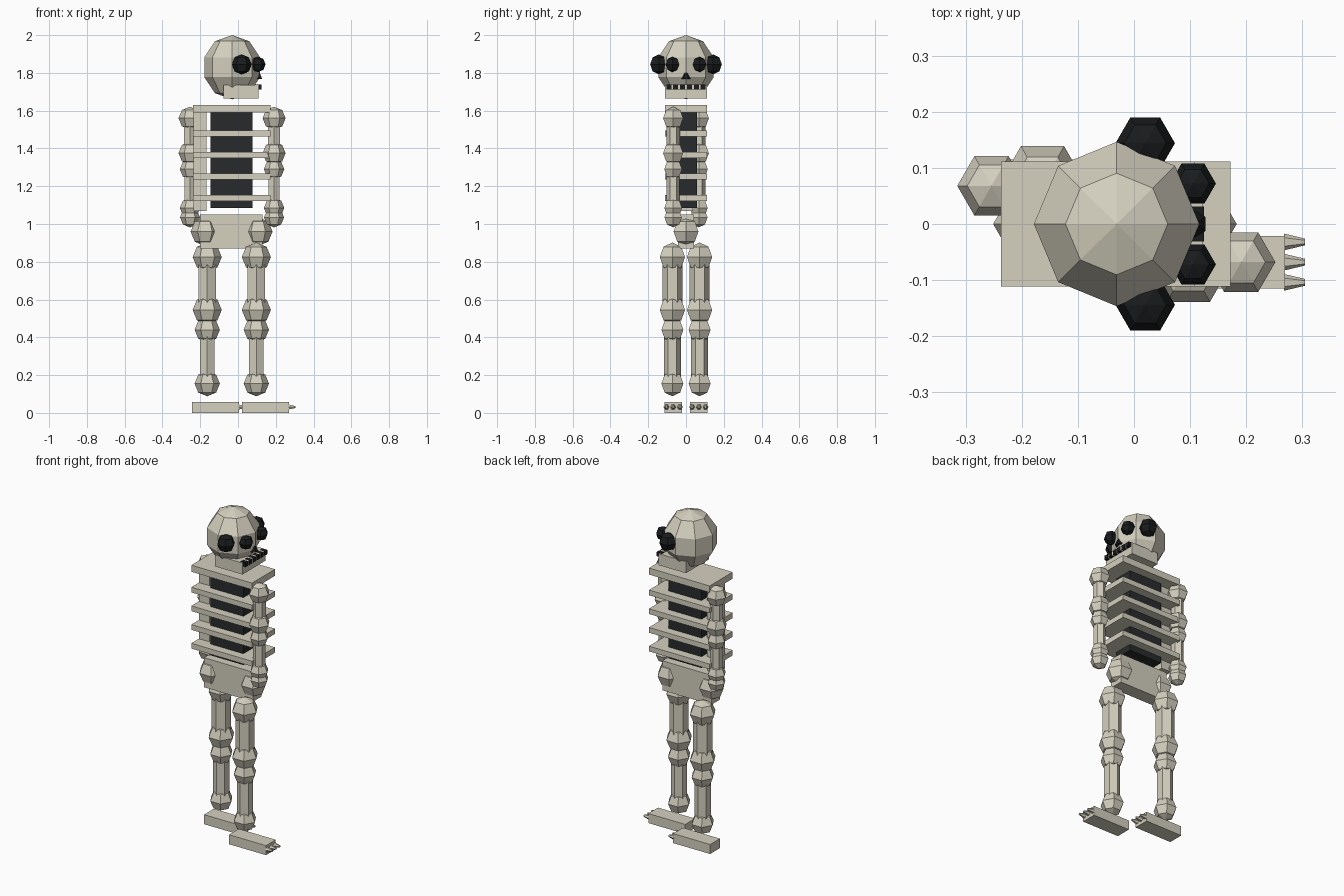
import bpy, math

if "Cube" in bpy.data.objects:
    bpy.data.objects.remove(bpy.data.objects["Cube"])


def material(name, color):
    m = bpy.data.materials.new(name)
    m.diffuse_color = (*color, 1)
    m.use_nodes = True
    m.node_tree.nodes["Principled BSDF"].inputs["Base Color"].default_value = m.diffuse_color
    return m


BONE = material("bone", (0.66, 0.63, 0.52))
DARK = material("charcoal", (0.021, 0.023, 0.025))
BLACK = material("black", (0.010, 0.011, 0.012))


def finish(name, mat):
    ob = bpy.context.object
    ob.name = name
    ob.data.materials.append(mat)
    return ob


def box(name, x, y, z, mat=BONE):
    """Box from (min, max) ranges."""
    mid = [(a + b) / 2 for a, b in (x, y, z)]
    bpy.ops.mesh.primitive_cube_add(size=1, location=mid)
    ob = finish(name, mat)
    ob.scale = [b - a for a, b in (x, y, z)]
    return ob


def ball(name, loc, r, mat=BONE):
    """Six-sided ball with corners on the y axis."""
    bpy.ops.mesh.primitive_uv_sphere_add(segments=6, ring_count=4, radius=r, location=loc,
                                         rotation=(0, 0, math.pi / 6))
    return finish(name, mat)


def cone(name, loc, r1, r2, depth, rot=(0, 0, 0), mat=BONE):
    bpy.ops.mesh.primitive_cone_add(vertices=6, radius1=r1, radius2=r2, depth=depth,
                                    location=loc, rotation=rot)
    return finish(name, mat)


def bone(name, x, y, top, bottom, r_ball, r_shaft):
    """Shaft with a ball at each end."""
    ball(name + "_top_joint", (x, y, top), r_ball)
    ball(name + "_bottom_joint", (x, y, bottom), r_ball)
    cone(name + "_shaft", (x, y, (top + bottom) / 2), r_shaft, r_shaft, top - bottom,
         (0, 0, math.pi / 6 * 0))


# Skull
bpy.ops.mesh.primitive_uv_sphere_add(segments=8, ring_count=5, radius=1, location=(-0.031, 0, 1.83))
finish("skull", BONE).scale = (0.155, 0.154, 0.17)
box("jaw", (-0.077, 0.108), (-0.111, 0.111), (1.665, 1.735))

# Eyes, nose
for s, side in ((-1, "right"), (1, "left")):
    ball("outer_eye_" + side, (0.02, s * 0.144, 1.845), 0.053, BLACK)
    ball("inner_eye_" + side, (0.105, s * 0.072, 1.845), 0.041, BLACK)
cone("nose", (0.106, 0, 1.797), 0.025, 0, 0.06, mat=BLACK)

# Mouth: dark gaps alternating with teeth
for i in range(11):
    y = -0.1 + i * 0.2 / 11
    gap = i % 2 == 0
    box("mouth_gap" if gap else "tooth", (0.09, 0.125 if gap else 0.122),
        (y + (-0.004 if gap else 0.004), y + 0.2 / 11 + (0.004 if gap else -0.004)),
        (1.712, 1.738), BLACK if gap else BONE)

# Ribcage
box("shoulder_plate", (-0.237, 0.172), (-0.111, 0.111), (1.59, 1.63))
box("spine", (-0.235, -0.167), (-0.038, 0.038), (1.07, 1.60))
box("chest_core", (-0.145, 0.077), (-0.058, 0.058), (1.085, 1.592), DARK)
for z in (1.48, 1.366, 1.252, 1.138):
    box("rib", (-0.237, 0.172), (-0.111, 0.111), (z - 0.016, z + 0.016))

# Pelvis
box("pelvis", (-0.2, 0.13), (-0.042, 0.042), (0.87, 1.05))
for x in (-0.175, 0.107):
    ball("pelvis_knob", (x, 0, 0.96), 0.076)

# Limbs, one set striding forward and one back
for side, s, arm_x, leg_x, foot_x in (("right", -1, 0.191, 0.097, 0.02),
                                      ("left", 1, -0.254, -0.163, -0.243)):
    y = s * 0.068
    bone("upper_arm_" + side, arm_x, y, 1.56, 1.375, 0.061, 0.036)
    bone("lower_arm_" + side, arm_x, y, 1.29, 1.085, 0.054, 0.034)
    ball("hand_" + side, (arm_x, y, 1.035), 0.053)
    y = s * 0.072
    bone("upper_leg_" + side, leg_x, y, 0.825, 0.545, 0.077, 0.053)
    bone("lower_leg_" + side, leg_x, y, 0.44, 0.155, 0.067, 0.045)
    y = s * 0.068
    box("foot_" + side, (foot_x, foot_x + 0.249), (y - 0.047, y + 0.047), (0, 0.058))
    for d in (-0.036, 0, 0.036):
        cone("toe_" + side, (foot_x + 0.266, y + d, 0.031), 0.015, 0.006, 0.038,
             (0, math.pi / 2, 0))
